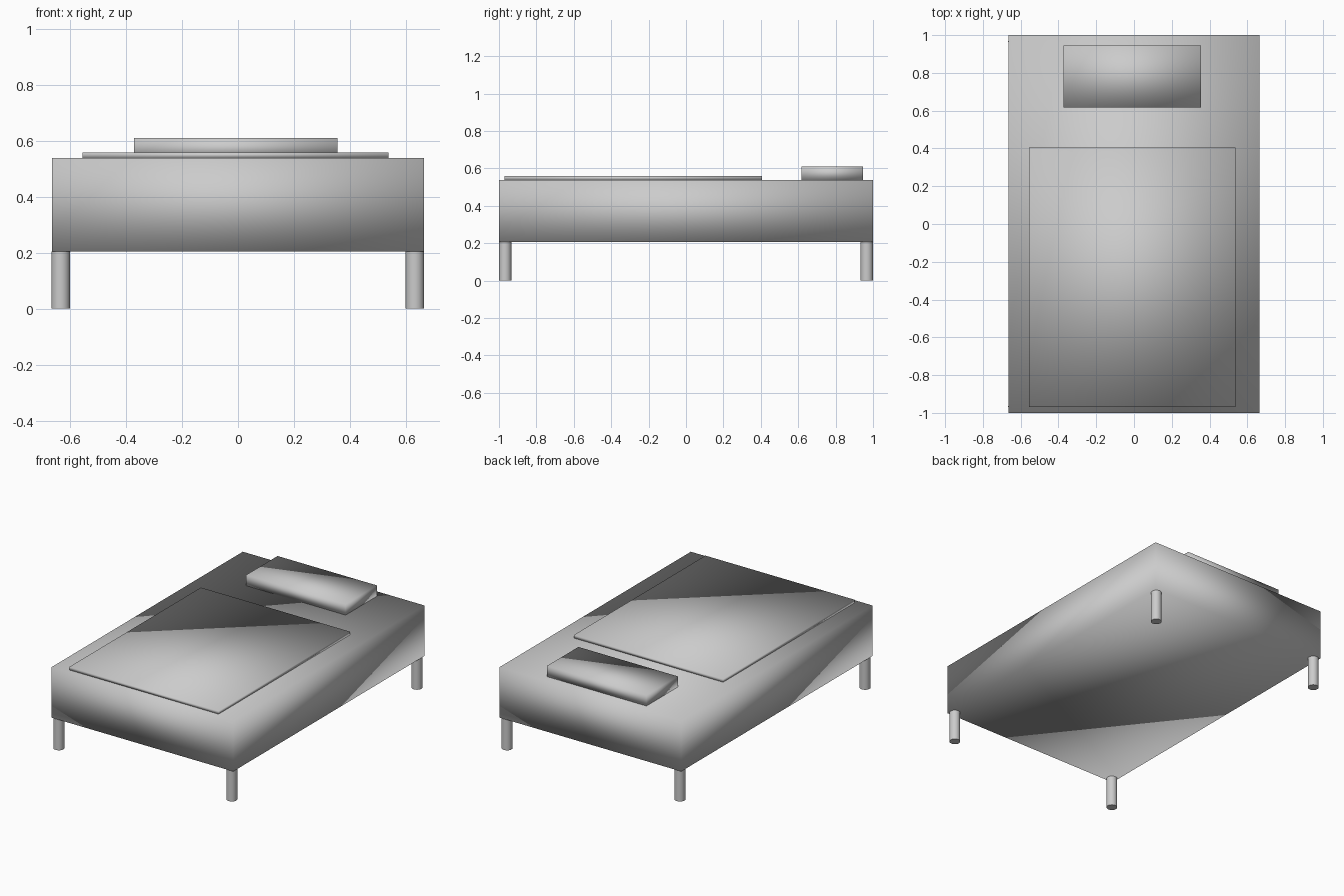
import bpy, math

if "Cube" in bpy.data.objects:
    bpy.data.objects.remove(bpy.data.objects["Cube"])


def box(name, x0, x1, y0, y1, z0, z1):
    """Softly shaded box between two corners."""
    bpy.ops.mesh.primitive_cube_add(
        size=1, location=((x0 + x1) / 2, (y0 + y1) / 2, (z0 + z1) / 2))
    ob = bpy.context.object
    ob.name = name
    ob.scale = (x1 - x0, y1 - y0, z1 - z0)
    bpy.ops.object.transform_apply(location=False, rotation=False, scale=True)
    bpy.ops.object.shade_smooth()
    return ob


# mattress block, with blanket and pillow resting on top
box("mattress", -0.665, 0.665, -1.0, 1.0, 0.205, 0.538)
box("blanket", -0.555, 0.537, -0.97, 0.405, 0.538, 0.558)
box("pillow", -0.372, 0.355, 0.617, 0.945, 0.537, 0.609)

# four round legs at the corners
LEG_R, LEG_H = 0.033, 0.205
for y, end in ((-0.967, "front"), (0.967, "back")):
    for x, side in ((-0.633, "left"), (0.632, "right")):
        bpy.ops.mesh.primitive_cylinder_add(
            vertices=32, radius=LEG_R, depth=LEG_H, location=(x, y, LEG_H / 2))
        bpy.context.object.name = f"{end}_{side}_leg"
        bpy.ops.object.shade_smooth_by_angle(angle=math.radians(30))
